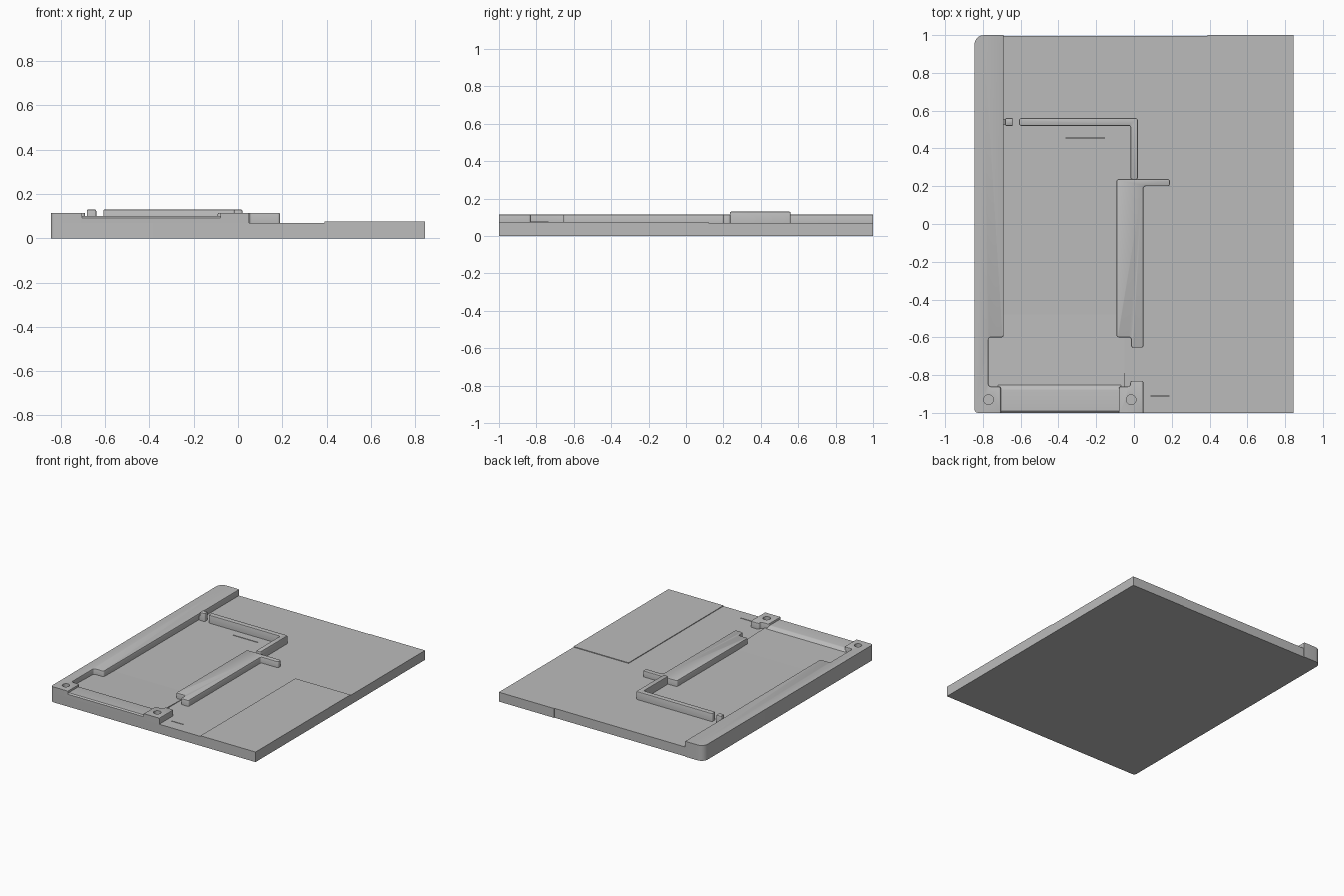
import bpy, bmesh
from math import sin, cos, pi
from mathutils import Vector

cube = bpy.data.objects.get("Cube")
if cube:
    bpy.data.objects.remove(cube)

grey = bpy.data.materials.new("plain grey")
grey.use_nodes = True
colour = (0.5, 0.5, 0.5, 1)
grey.diffuse_color = colour
grey.node_tree.nodes["Principled BSDF"].inputs["Base Color"].default_value = colour

W = 0.845      # half width
FLOOR = 0.07   # top of the base plate
RIM = 0.115    # top of the rim, tabs and centre block
RAIL = 0.13    # top of the rail


def finish(name, bm):
    bmesh.ops.recalc_face_normals(bm, faces=bm.faces)
    mesh = bpy.data.meshes.new(name)
    bm.to_mesh(mesh)
    bm.free()
    mesh.materials.append(grey)
    ob = bpy.data.objects.new(name, mesh)
    bpy.context.collection.objects.link(ob)
    return ob


def rounded(points, radius):
    """Round each right-angled corner; a third value overrides the radius."""
    out = []
    for i, p in enumerate(points):
        r = p[2] if len(p) > 2 else radius
        c = Vector(p[:2])
        if r == 0:
            out.append(c)
            continue
        da = (Vector(points[i - 1][:2]) - c).normalized()
        db = (Vector(points[(i + 1) % len(points)][:2]) - c).normalized()
        centre = c + (da + db) * r
        for k in range(6):
            t = k / 5 * pi / 2
            out.append(centre - db * r * cos(t) - da * r * sin(t))
    return out


def slab(name, points, z0, z1, radius=0.012, soften=0.006):
    """Rounded outline raised from z0 to z1, inner top edges softened."""
    bm = bmesh.new()
    verts = [bm.verts.new((p.x, p.y, z0)) for p in rounded(points, radius)]
    face = bm.faces.new(verts)
    up = bmesh.ops.extrude_face_region(bm, geom=[face])["geom"]
    top = [v for v in up if isinstance(v, bmesh.types.BMVert)]
    bmesh.ops.translate(bm, verts=top, vec=(0, 0, z1 - z0))
    if soften:
        edges = []
        for e in bm.edges:
            m = (e.verts[0].co + e.verts[1].co) / 2
            on_top = all(abs(v.co.z - z1) < 1e-5 for v in e.verts)
            if on_top and abs(m.y) < 0.999 and m.x > -W + 0.05:
                edges.append(e)
        bmesh.ops.bevel(bm, geom=edges, offset=soften, segments=2,
                        profile=0.5, affect='EDGES', clamp_overlap=True)
    return finish(name, bm)


def prism(name, profile, x0, x1):
    """A (y, z) profile drawn out along x."""
    bm = bmesh.new()
    face = bm.faces.new([bm.verts.new((x0, y, z)) for y, z in profile])
    up = bmesh.ops.extrude_face_region(bm, geom=[face])["geom"]
    bmesh.ops.translate(bm, verts=[v for v in up if isinstance(v, bmesh.types.BMVert)],
                        vec=(x1 - x0, 0, 0))
    return finish(name, bm)


def box(x0, x1, y0, y1):
    return [(x0, y0), (x1, y0), (x1, y1), (x0, y1)]


def cut(target, cutter):
    mod = target.modifiers.new("cut", 'BOOLEAN')
    mod.operation = 'DIFFERENCE'
    mod.solver = 'EXACT'
    mod.object = cutter
    cutter.hide_render = True
    cutter.hide_viewport = True
    cutter.display_type = 'WIRE'


# base plate, its back edge slightly recessed over the middle
base = slab("base_plate", [
    (-W, -1, 0.02), (W, -1), (W, 1), (0.39, 1), (0.39, 0.996),
    (-0.69, 0.996), (-0.69, 1), (-W, 1, 0.05)], 0, FLOOR, 0, 0)

# slightly raised panel
slab("raised_panel", box(0.39, W, -1, 0.12), FLOOR, 0.075, 0, 0)

# side rim with front corner tab
rim = slab("side_rim", [
    (-W, -1, 0.02), (-0.705, -1, 0), (-0.705, -0.86), (-0.77, -0.86),
    (-0.77, -0.6), (-0.69, -0.6), (-0.69, 1, 0), (-W, 1, 0.05)], FLOOR, RIM)

# front middle tab
tab = slab("front_tab", [
    (-0.08, -1, 0), (0.05, -1, 0), (0.05, -0.83), (-0.02, -0.83),
    (-0.02, -0.86), (-0.08, -0.86)], FLOOR, RIM)

# shallow ramp and front lip between the tabs
prism("floor_ramp", [(-0.48, 0.06), (-0.48, FLOOR), (-0.87, 0.08), (-0.87, 0.06)],
      -0.775, -0.05)
prism("front_lip", [(-0.85, FLOOR), (-0.85, 0.078), (-0.87, 0.098), (-0.88, 0.1),
                    (-0.99, 0.1), (-1, 0.092), (-1, FLOOR)], -0.72, -0.07)

# centre block with neck and side arm
slab("centre_block", [
    (-0.015, -0.655), (0.05, -0.655), (0.05, 0.2), (0.19, 0.2), (0.19, 0.238),
    (-0.092, 0.238), (-0.092, -0.6), (-0.015, -0.6)], FLOOR, RIM)

# L-shaped rail
slab("corner_rail", [
    (-0.608, 0.52), (-0.018, 0.52), (-0.018, 0.235), (0.02, 0.235),
    (0.02, 0.56), (-0.608, 0.56)], FLOOR, RAIL, 0.01)

# small post joined to the rim
slab("rail_post", box(-0.682, -0.64, 0.52, 0.56), FLOOR, RAIL, 0.006)
slab("post_bridge", box(-0.7, -0.67, 0.525, 0.555), FLOOR, 0.1, 0, 0)

# screw holes in the tabs
for name, target, x in (("rim_hole", rim, -0.77), ("tab_hole", tab, -0.015)):
    bm = bmesh.new()
    bmesh.ops.create_circle(bm, cap_ends=True, segments=24, radius=0.026)
    up = bmesh.ops.extrude_face_region(bm, geom=bm.faces[:])["geom"]
    bmesh.ops.translate(bm, verts=[v for v in up if isinstance(v, bmesh.types.BMVert)],
                        vec=(0, 0, 0.1))
    bmesh.ops.translate(bm, verts=bm.verts, vec=(x, -0.93, 0.08))
    cut(target, finish(name + "_cutter", bm))

# thin slots in the floor
for name, x0, x1, y in (("rear_slot", -0.36, -0.155, 0.455),
                        ("front_slot", 0.09, 0.185, -0.91)):
    cut(base, slab(name + "_cutter", box(x0, x1, y - 0.003, y + 0.003), 0.055, 0.1, 0, 0))

# smooth the rounded parts, keep the edges sharp
for ob in bpy.context.collection.objects:
    if ob.type == 'MESH' and ob.data.materials and ob.data.materials[0] == grey:
        ob.select_set(not ob.hide_viewport)
        if not ob.hide_viewport:
            bpy.context.view_layer.objects.active = ob
bpy.ops.object.shade_smooth_by_angle(angle=0.6)
